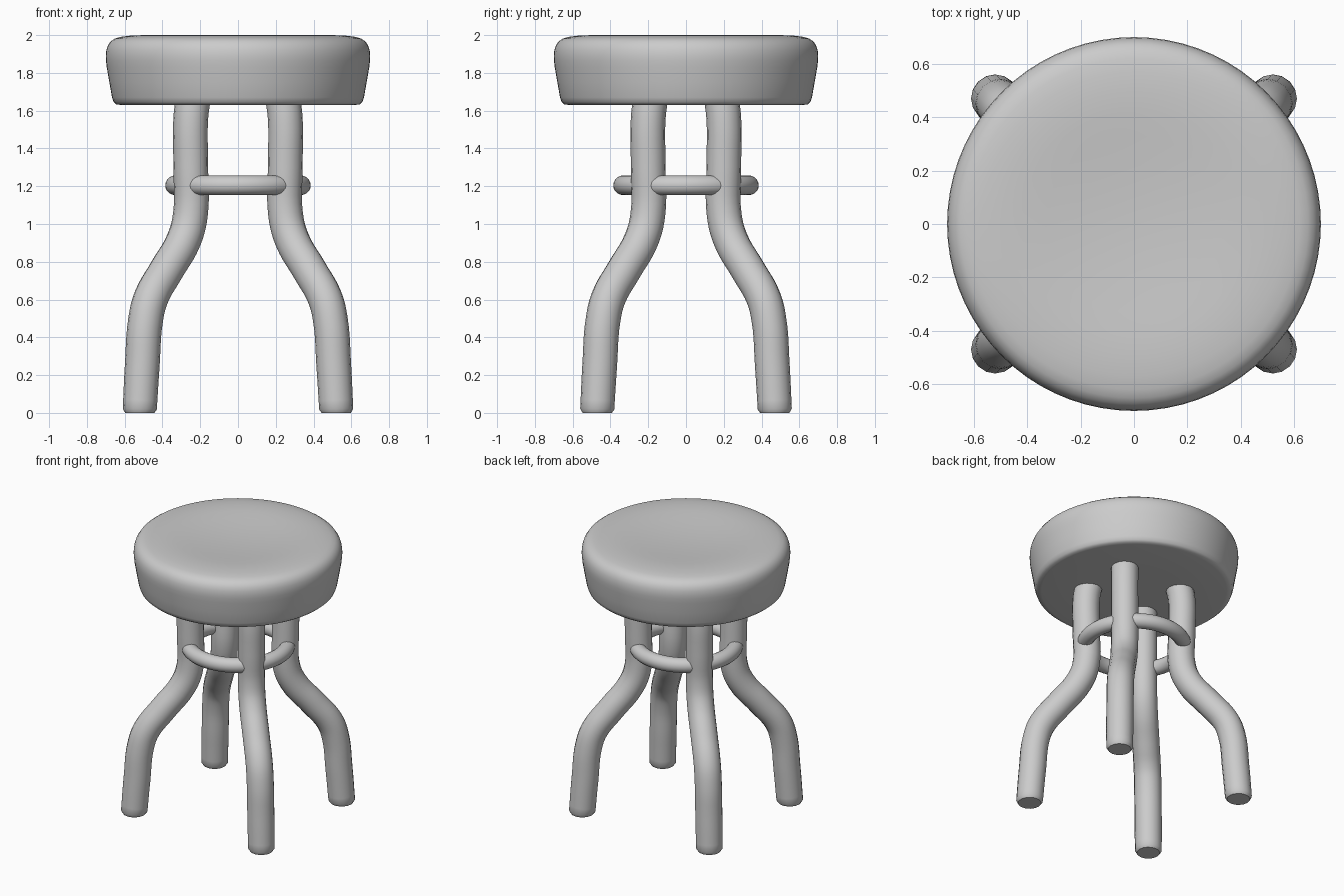
import bpy, bmesh, math

if "Cube" in bpy.data.objects:
    bpy.data.objects.remove(bpy.data.objects["Cube"])

def smooth(obj, angle=40):
    bpy.ops.object.select_all(action='DESELECT')
    obj.select_set(True)
    bpy.context.view_layer.objects.active = obj
    bpy.ops.object.shade_smooth_by_angle(angle=math.radians(angle))

# Seat: lathed cushion with a softly dished top
profile = [(0, 1.63), (0.3, 1.63), (0.62, 1.63), (0.645, 1.634), (0.658, 1.645),
           (0.667, 1.67), (0.681, 1.75), (0.695, 1.83), (0.699, 1.865), (0.70, 1.89),
           (0.697, 1.92), (0.689, 1.945), (0.674, 1.967), (0.652, 1.982),
           (0.62, 1.991), (0.57, 1.997), (0.5, 2.0), (0.42, 1.997),
           (0.33, 1.99), (0.22, 1.982), (0.11, 1.977), (0, 1.975)]
bm = bmesh.new()
verts = [bm.verts.new((r, 0, z)) for r, z in profile]
edges = [bm.edges.new(p) for p in zip(verts, verts[1:])]
bmesh.ops.spin(bm, geom=verts + edges, cent=(0, 0, 0), axis=(0, 0, 1),
               angle=math.tau, steps=72, use_duplicate=False)
bmesh.ops.remove_doubles(bm, verts=bm.verts, dist=1e-4)
bmesh.ops.recalc_face_normals(bm, faces=bm.faces)
mesh = bpy.data.meshes.new("seat")
bm.to_mesh(mesh)
bm.free()
seat = bpy.data.objects.new("seat", mesh)
bpy.context.collection.objects.link(seat)
smooth(seat)

# Legs: bent tubes; (height, outward offset, radius factor)
PATH = [(1.68, -0.015, 1), (1.56, 0, 1), (1.3, 0, 1), (1.05, 0.002, 1),
        (0.92, 0.035, 1), (0.75, 0.132, 1), (0.61, 0.21, 1), (0.5, 0.238, 1),
        (0.25, 0.257, 1), (0.02, 0.27, 0.98), (0.0, 0.27, 0.84)]

def make_leg(name, sx, sy):
    cu = bpy.data.curves.new(name, 'CURVE')
    cu.dimensions = '3D'
    cu.bevel_depth = 0.092
    cu.bevel_resolution = 6
    cu.resolution_u = 5
    cu.use_fill_caps = True
    sp = cu.splines.new('BEZIER')
    sp.bezier_points.add(len(PATH) - 1)
    for i, (p, (z, d, r)) in enumerate(zip(sp.bezier_points, PATH)):
        p.co = (sx * (0.25 + d), sy * (0.2 + d), z)
        p.radius = r
        kind = 'VECTOR' if i >= len(PATH) - 2 else 'AUTO'
        p.handle_left_type = p.handle_right_type = kind
    obj = bpy.data.objects.new(name, cu)
    bpy.context.collection.objects.link(obj)
    bpy.ops.object.select_all(action='DESELECT')
    obj.select_set(True)
    bpy.context.view_layer.objects.active = obj
    bpy.ops.object.convert(target='MESH')
    smooth(bpy.context.view_layer.objects.active, 35)

for side, sx in (("left", -1), ("right", 1)):
    for end, sy in (("front", -1), ("back", 1)):
        make_leg(f"{end}_{side}_leg", sx, sy)

# Ring brace running through the legs
bpy.ops.mesh.primitive_torus_add(location=(0, 0, 1.205), major_radius=0.333,
                                 minor_radius=0.052, major_segments=64, minor_segments=20)
ring = bpy.context.object
ring.name = "ring_brace"
smooth(ring)
